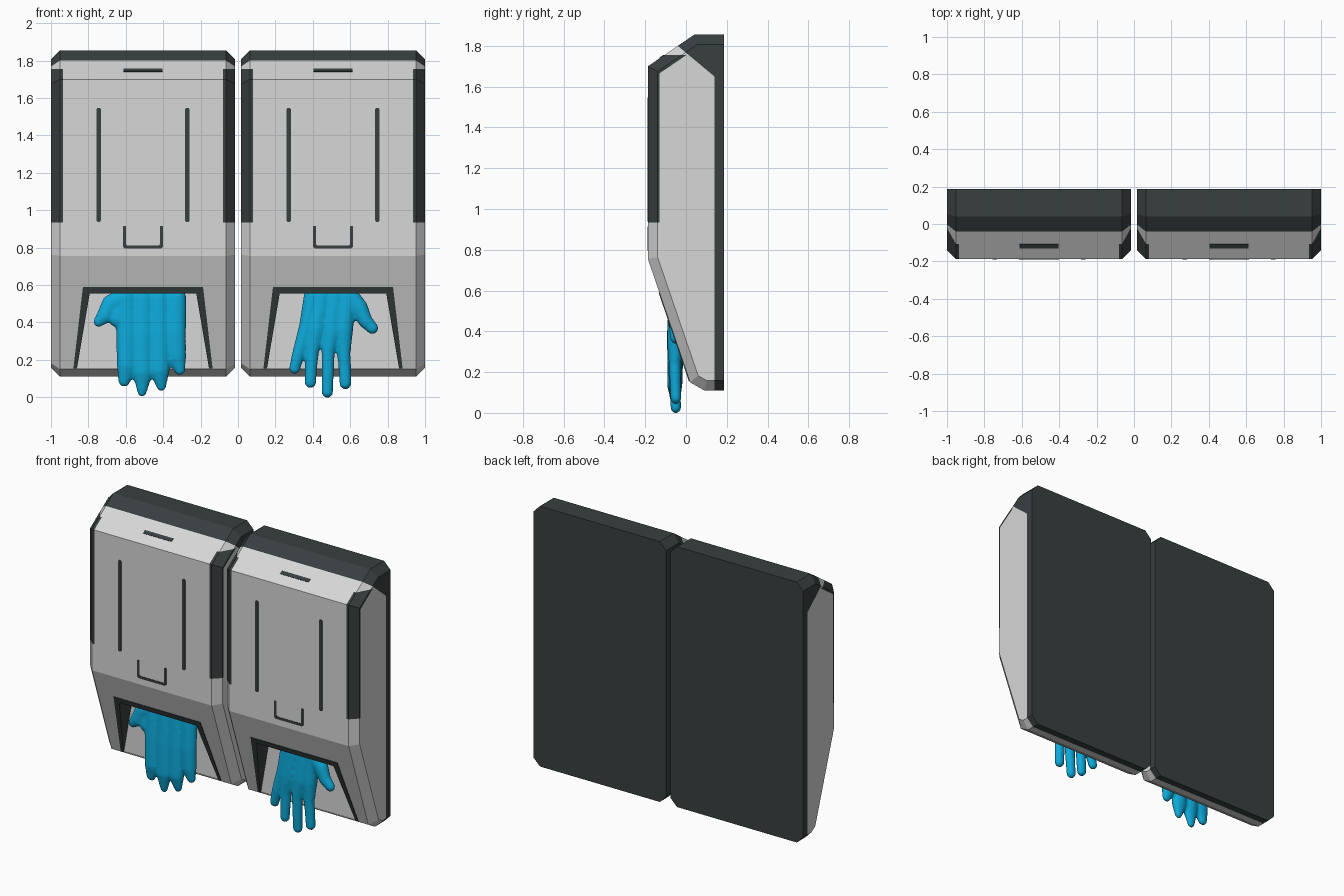
import bpy, bmesh, math
from mathutils import Matrix, Vector

if "Cube" in bpy.data.objects:
    bpy.data.objects.remove(bpy.data.objects["Cube"])

YF, YB, HALF, CX = -0.187, 0.187, 0.492, 0.508


def material(name, rgb):
    m = bpy.data.materials.new(name)
    m.diffuse_color = (*rgb, 1)
    m.use_nodes = True
    m.node_tree.nodes["Principled BSDF"].inputs["Base Color"].default_value = m.diffuse_color
    return m


GREY = material("light grey plastic", (0.68, 0.68, 0.68))
DARK = material("dark grey plastic", (0.04, 0.05, 0.051))
BLUE = material("blue rubber", (0.004, 0.40, 0.70))


def make(name, bm, mats, x=0):
    bmesh.ops.recalc_face_normals(bm, faces=bm.faces)
    me = bpy.data.meshes.new(name)
    bm.to_mesh(me)
    bm.free()
    for m in mats:
        me.materials.append(m)
    ob = bpy.data.objects.new(name, me)
    ob.location.x = x
    bpy.context.collection.objects.link(ob)
    return ob


def slope_y(z):
    """Depth of the slanted lower front at height z."""
    return YF + (0.755 - z) * (0.02 - YF) / 0.605


def prism(name, pts, front, back, mat, x):
    """Outline in x,z pushed through y; front is a function of height."""
    bm = bmesh.new()
    f = [bm.verts.new((px, front(pz), pz)) for px, pz in pts]
    b = [bm.verts.new((px, back, pz)) for px, pz in pts]
    bm.faces.new(f)
    bm.faces.new(b[::-1])
    for i in range(len(pts)):
        j = (i + 1) % len(pts)
        bm.faces.new((f[i], b[i], b[j], f[j]))
    return make(name, bm, [mat], x)


def mirrored(half):
    """Complete a left-right symmetric outline from its left half."""
    return half + [(-x, z) for x, z in reversed(half)]


def housing(name, x):
    # Side profile extruded across the width
    prof = [(YB, .11), (.09, .11), (.02, .15), (YF, .755),
            (YF, 1.70), (.04, 1.855), (YB, 1.855)]
    bm = bmesh.new()
    face = bm.faces.new([bm.verts.new((-HALF, y, z)) for y, z in prof])
    ext = bmesh.ops.extrude_face_region(bm, geom=[face])
    bmesh.ops.translate(bm, vec=(2 * HALF, 0, 0),
                        verts=[g for g in ext["geom"] if isinstance(g, bmesh.types.BMVert)])
    bmesh.ops.recalc_face_normals(bm, faces=bm.faces)
    # Chamfer all side edges except the back ones
    rim = [e for e in bm.edges
           if abs(e.verts[0].co.x - e.verts[1].co.x) < 1e-4
           and not all(v.co.y > YB - 1e-4 for v in e.verts)]
    bmesh.ops.bevel(bm, geom=rim, offset=0.048, segments=1, affect='EDGES')
    # Cut along the colour borders
    cap_p, cap_n = Vector((0, 0.14, 1.65)), Vector((0, 0.15, 0.18)).normalized()
    top_p, top_n = Vector((0, -0.13, 1.665)), Vector((0, -0.155, 0.227)).normalized()
    cuts = [((0, 0.14, 0), (0, 1, 0)), (cap_p, cap_n), (top_p, top_n),
            ((0.427, 0, 0), (1, 0, 0)), ((-0.427, 0, 0), (1, 0, 0)),
            ((0, -0.13, 0), (0, 1, 0)), ((0, 0, 0.935), (0, 0, 1)), ((0, 0, 1.755), (0, 0, 1))]
    for p, n in cuts:
        bmesh.ops.bisect_plane(bm, geom=bm.verts[:] + bm.edges[:] + bm.faces[:],
                               plane_co=p, plane_no=n, dist=1e-5)
    # Dark back plate, top cap and corner strips
    for f in bm.faces:
        c = f.calc_center_median()
        strip = (abs(c.x) > 0.427 and 0.935 < c.z < 1.755 and c.y < 0
                 and (c.y < -0.13 or (c - top_p).dot(top_n) > 0))
        f.material_index = int(c.y > 0.14 or (c - cap_p).dot(cap_n) > 0 or strip)
    return make(name, bm, [GREY, DARK], x)


def dispenser(side, x):
    body = housing(side + "_housing", x)

    # Opening recess and its dark wedge-shaped lining
    outer = [(-0.372, 0.155), (-0.321, 0.59)]
    inner = [(-0.285, 0.555), (-0.353, 0.155)]
    cutter = prism(side + "_opening_cutter",
                   mirrored([(-0.368, 0.157), (-0.317, 0.586)]),
                   lambda z: -0.4, 0.021, GREY, x)
    cutter.hide_render = True
    cutter.display_type = 'WIRE'
    mod = body.modifiers.new("opening", 'BOOLEAN')
    mod.operation, mod.solver, mod.object = 'DIFFERENCE', 'EXACT', cutter
    ring = outer + [(-a, b) for a, b in reversed(outer)]
    ring += [(-a, b) for a, b in reversed(inner)] + inner
    prism(side + "_opening_lining", ring, lambda z: slope_y(z) - 0.004, 0.023, DARK, x)

    # Thin front grooves and latch outline
    front = lambda z: YF - 0.003
    for s in (-1, 1):
        g = s * 0.237
        prism(side + "_groove", [(g - .012, .945), (g - .006, .938), (g + .006, .938), (g + .012, .945),
                                 (g + .012, 1.54), (g + .006, 1.548), (g - .006, 1.548), (g - .012, 1.54)],
              front, YF + 0.004, DARK, x)
    prism(side + "_latch", mirrored([(-.091, .915), (-.108, .915), (-.108, .806), (-.098, .796)])
          + [(.091, .818), (.085, .812), (-.085, .812), (-.091, .818)],
          front, YF + 0.004, DARK, x)

    # Slot line on the slanted top
    bm = bmesh.new()
    slant = math.atan2(0.155, 0.227)
    bmesh.ops.create_cube(bm, size=1, matrix=Matrix.Translation((0, -0.118, 1.70 + 0.069 * 0.155 / 0.227))
                          @ Matrix.Rotation(slant, 4, 'X') @ Matrix.Diagonal((0.21, 0.024, 0.007, 1)))
    make(side + "_top_slot", bm, [DARK], x)


def glove(name, strokes, flat):
    """Strokes are paths of (x, y, z, radius), melted into one smooth skin."""
    bm = bmesh.new()
    for path in strokes:
        for a, b in zip(path, path[1:]):
            length = math.dist(a[:3], b[:3])
            n = max(2, int(length / 0.014))
            for i in range(n + 1):
                x, y, z, r = (p + (q - p) * i / n for p, q in zip(a, b))
                bmesh.ops.create_uvsphere(bm, u_segments=12, v_segments=8, radius=r,
                                          matrix=Matrix.Translation((x, y, z)) @ Matrix.Diagonal((1, flat, 1, 1)))
    ob = make(name, bm, [BLUE])
    rm = ob.modifiers.new("melt", 'REMESH')
    rm.mode, rm.voxel_size, rm.use_smooth_shade = 'VOXEL', 0.009, True
    sm = ob.modifiers.new("soften", 'SMOOTH')
    sm.factor, sm.iterations = 0.5, 5
    return ob


dispenser("left", -CX)
dispenser("right", CX)

# Right glove: palm strokes, four separate fingers and a thumb
glove("right_glove", [
    [(.40, -.04, .54, .05), (.37, -.045, .38, .045), (.325, -.05, .24, .035), (.303, -.045, .155, .031)],
    [(.45, -.04, .54, .055), (.42, -.05, .36, .052), (.395, -.055, .24, .036), (.387, -.055, .08, .032)],
    [(.52, -.04, .54, .055), (.50, -.05, .36, .055), (.482, -.06, .24, .036), (.478, -.05, .029, .032)],
    [(.58, -.04, .54, .055), (.565, -.05, .36, .052), (.567, -.055, .24, .036), (.574, -.05, .075, .033)],
    [(.60, -.04, .53, .055), (.645, -.045, .48, .05), (.68, -.05, .41, .04), (.718, -.05, .37, .033)],
], 0.85)

# Left glove: fuller palm, fingers pressed together, thumb to the left
glove("left_glove", [
    [(-.60, -.04, .53, .06), (-.595, -.05, .34, .058), (-.595, -.055, .17, .054), (-.608, -.05, .09, .034)],
    [(-.51, -.04, .53, .06), (-.51, -.05, .34, .06), (-.51, -.055, .14, .056), (-.513, -.05, .03, .027)],
    [(-.42, -.04, .53, .06), (-.42, -.05, .34, .06), (-.42, -.055, .15, .056), (-.410, -.05, .06, .028)],
    [(-.335, -.04, .53, .06), (-.335, -.05, .34, .058), (-.328, -.05, .22, .052), (-.312, -.05, .15, .032)],
    [(-.60, -.04, .53, .06), (-.68, -.045, .50, .05), (-.71, -.05, .44, .045), (-.745, -.05, .405, .03)],
    [(-.64, -.045, .47, .05), (-.64, -.05, .42, .05)],
], 0.68)
